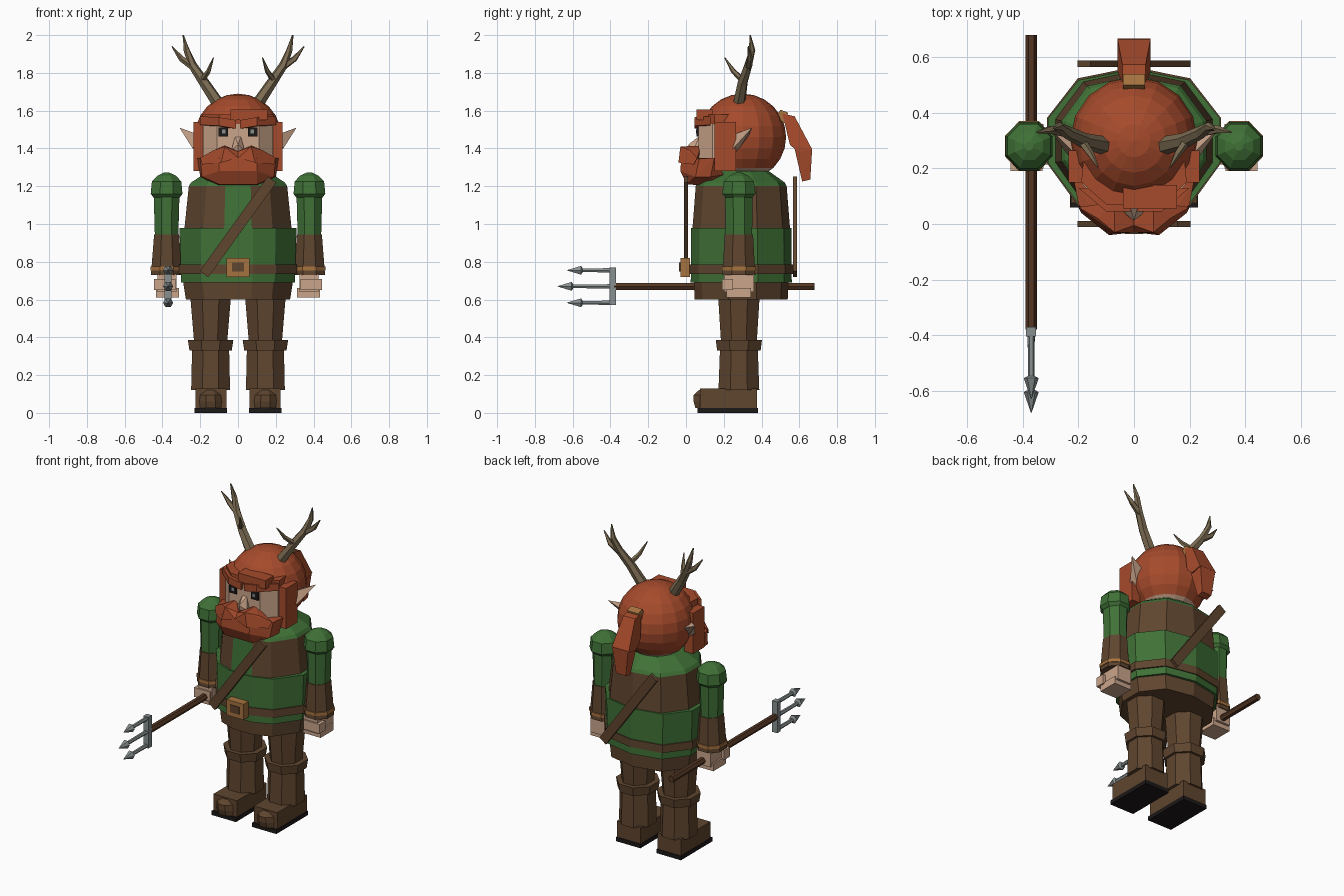
import bpy
import bmesh
from math import sin, cos, pi
from mathutils import Vector, Matrix

if "Cube" in bpy.data.objects:
    bpy.data.objects.remove(bpy.data.objects["Cube"], do_unlink=True)


def material(name, red, green, blue):
    mat = bpy.data.materials.new(name)
    mat.use_nodes = True
    colour = (red, green, blue, 1)
    mat.diffuse_color = colour
    mat.node_tree.nodes["Principled BSDF"].inputs["Base Color"].default_value = colour
    return mat


hair = material("red hair", .38, .07, .025)
cloth = material("green cloth", .05, .165, .037)
leather = material("brown leather", .115, .06, .028)
skin = material("skin", .6, .38, .26)
brass = material("brass", .38, .17, .05)
horn = material("antler horn", .2, .15, .085)
steel = material("steel", .25, .28, .28)
black = material("black", .012, .009, .009)
wood = material("dark wood", .09, .038, .018)


def finish(name, bm, *mats):
    bmesh.ops.recalc_face_normals(bm, faces=bm.faces)
    mesh = bpy.data.meshes.new(name)
    bm.to_mesh(mesh)
    bm.free()
    for mat in mats:
        mesh.materials.append(mat)
    obj = bpy.data.objects.new(name, mesh)
    bpy.context.collection.objects.link(obj)
    return obj


def hull(name, points, mat, side=1, symmetric=False):
    """Convex faceted solid around a few points."""
    bm = bmesh.new()
    for x, y, z in points:
        bm.verts.new((x * side, y, z))
        if symmetric and x:
            bm.verts.new((-x, y, z))
    result = bmesh.ops.convex_hull(bm, input=bm.verts)
    loose = [v for v in bm.verts if not v.link_faces]
    bmesh.ops.delete(bm, geom=loose, context="VERTS")
    bmesh.ops.dissolve_limit(bm, angle_limit=.02, verts=bm.verts, edges=bm.edges)
    return finish(name, bm, mat)


def box(name, xs, ys, zs, mat, side=1):
    return hull(name, [(x, y, z) for x in xs for y in ys for z in zs], mat, side)


def loft(name, rings, *mats, rule=None):
    """Skin over matching rings of points, capped at both ends."""
    bm = bmesh.new()
    rows = [[bm.verts.new(p) for p in ring] for ring in rings]
    count = len(rows[0])
    for low, high in zip(rows, rows[1:]):
        for i in range(count):
            j = (i + 1) % count
            bm.faces.new((low[i], low[j], high[j], high[i]))
    bm.faces.new(rows[0])
    bm.faces.new(rows[-1])
    if rule:
        for face in bm.faces:
            face.material_index = rule(face.calc_center_median())
    return finish(name, bm, *mats)


def column(name, centre, rings, mat, side=1, sides=8):
    """Upright faceted limb; each ring is height, half width, half depth."""
    grow = 1 / cos(pi / sides)
    angles = [2 * pi * (i + .5) / sides for i in range(sides)]
    cx, cy = centre
    return loft(name, [[(side * (cx + w * grow * cos(a)), cy + d * grow * sin(a), z)
                        for a in angles] for z, w, d in rings], mat)


def tube(name, path, radii, mat, sides=6, side=1):
    """Faceted tube along a path with a radius at each point."""
    path = [Vector((x * side, y, z)) for x, y, z in path]
    rings = []
    for i, (point, radius) in enumerate(zip(path, radii)):
        along = path[min(i + 1, len(path) - 1)] - path[max(i - 1, 0)]
        turn = along.to_track_quat("Z", "Y")
        rings.append([point + turn @ Vector((radius * cos(2 * pi * k / sides),
                      radius * sin(2 * pi * k / sides), 0)) for k in range(sides)])
    return loft(name, rings, mat)


# Torso: tunic, vest and collar share one outline
half = [(.08, -.265), (.2, -.22), (.31, -.07), (.31, .09), (.2, .23)]
outline = half + [(0, .27)] + [(-x, y) for x, y in reversed(half)]


def torso_ring(z, wide, deep):
    return [(x * wide, .29 + y * deep, z) for x, y in outline]


loft("tunic", [torso_ring(.69, .97, 1), torso_ring(.98, 1, .99)], cloth)
loft("vest", [torso_ring(.96, .92, .97), torso_ring(1.2, .84, .9)], cloth, leather,
     rule=lambda c: int(abs(c.x) > .05 or c.y > .3))
loft("collar", [torso_ring(1.2, .84, .9), torso_ring(1.22, .8, .86),
                torso_ring(1.28, .5, .55)], cloth)
loft("belt", [torso_ring(.735, 1.01, 1.02), torso_ring(.785, 1.01, 1.02)], leather)
loft("skirt", [torso_ring(.6, .89, .92), torso_ring(.7, .94, .94)], leather)

# Buckle and crossed straps
box("buckle", (-.06, .06), (-.03, .02), (.72, .82), brass)
box("buckle_centre", (-.032, .032), (-.036, -.03), (.748, .795), leather)
for name, y, side in (("front_strap", 0, 1), ("back_strap", .577, -1)):
    run = Vector((.36, 0, .5))
    across = Vector((-run.z, 0, run.x)).normalized() * .028
    ends = [Vector((-.18, y, .735)), Vector((.18, y, 1.235))]
    hull(name, [end + k * across + Vector((0, d, 0)) for end in ends
                for k in (-1, 1) for d in (-.011, .011)], leather, side)

for side, tag in ((1, "left"), (-1, "right")):
    # Legs and boots
    leg = (.145, .28)
    column(tag + "_thigh", leg, [(.38, .088, .095), (.62, .108, .11)], leather, side)
    column(tag + "_boot_cuff", leg, [(.33, .112, .115), (.385, .12, .122)], leather, side)
    column(tag + "_boot_shaft", leg, [(.12, .103, .108), (.34, .098, .1)], leather, side)
    box(tag + "_foot", (.06, .226), (.075, .375), (.02, .13), leather, side)
    column(tag + "_toe_cap", (.145, .1), [(.025, .06, .05), (.06, .06, .06),
           (.095, .055, .06), (.122, .03, .03)], leather, side)
    box(tag + "_sole", (.057, .23), (.06, .38), (0, .026), black, side)

    # Arms
    arm = (.378, .28)
    column(tag + "_shoulder", arm, [(1.14, .07, .07), (1.16, .084, .088),
           (1.225, .078, .08), (1.255, .05, .05), (1.272, .015, .015)], cloth, side)
    column(tag + "_upper_arm", arm, [(.93, .062, .07), (1.15, .068, .073)], cloth, side)
    column(tag + "_forearm", arm, [(.73, .083, .087), (.945, .066, .075)], leather, side)
    column(tag + "_wrist_band", arm, [(.755, .086, .09), (.775, .086, .09)], brass, side)
    box(tag + "_hand", (.325, .425), (.2, .36), (.64, .735), skin, side)
    box(tag + "_fingers", (.312, .435), (.215, .345), (.612, .66), skin, side)
    box(tag + "_thumb", (.33, .445), (.19, .25), (.65, .71), skin, side)

    # Antlers
    tube(tag + "_antler", [(.1, .28, 1.63), (.18, .3, 1.75), (.24, .33, 1.84),
         (.272, .35, 1.92), (.29, .34, 2)], (.034, .028, .023, .017, .004), horn, side=side)
    tube(tag + "_outer_tine", [(.235, .33, 1.83), (.3, .34, 1.875), (.35, .33, 1.94)],
         (.02, .016, .003), horn, 5, side)
    tube(tag + "_front_tine", [(.19, .3, 1.76), (.155, .25, 1.81), (.13, .205, 1.88)],
         (.017, .013, .003), horn, 5, side)

    # Ears, eyes, brows, sideburns and moustache
    hull(tag + "_ear", [(.2, .24, 1.47), (.2, .27, 1.38), (.2, .33, 1.46),
         (.24, .25, 1.4), (.25, .3, 1.47), (.31, .35, 1.51)], skin, side)
    box(tag + "_eye", (.052, .102), (.056, .066), (1.462, 1.512), black, side)
    box(tag + "_pupil", (.066, .084), (.053, .057), (1.48, 1.5), steel, side)
    hull(tag + "_brow", [(x, y, z + dz) for x, y, z in ((.01, .045, 1.505),
         (.1, .045, 1.52), (.2, .13, 1.525), (.02, .13, 1.505)) for dz in (0, .045)],
         hair, side)
    box(tag + "_sideburn", (.175, .236), (.15, .265), (1.28, 1.54), hair, side)
    hull(tag + "_moustache", [(0, -.005, 1.385), (0, -.03, 1.35), (.07, -.03, 1.41),
         (.07, .08, 1.415), (.13, .02, 1.39), (.2, .06, 1.35), (.19, .04, 1.315),
         (.09, -.04, 1.325), (0, .08, 1.35)], hair, side)

# Head
bm = bmesh.new()
bmesh.ops.create_uvsphere(bm, u_segments=16, v_segments=12, radius=.23,
                          matrix=Matrix.Translation((0, .3, 1.46)))
for face in bm.faces:
    face.material_index = int(face.calc_center_median().z < 1.32)
finish("head", bm, hair, skin)
hull("face", [(x, y, z) for x, y in ((.11, .066), (.185, .14), (.19, .25))
              for z in (1.33, 1.53)], skin, symmetric=True)
hull("nose", [(.035, .07, 1.385), (.035, .04, 1.39), (.015, .07, 1.465),
              (0, .012, 1.42), (0, .02, 1.385)], skin, symmetric=True)
hull("fringe", [(x, y, z) for x, y in ((.1, .07), (.19, .15), (.18, .25))
                for z in (1.53, 1.58)], hair, symmetric=True)
box("forelock", (-.04, .155), (.055, .14), (1.55, 1.605), hair)
hull("beard", [(.2, .07, 1.345), (.215, .15, 1.35), (.2, .13, 1.25), (.19, .05, 1.25),
               (.1, -.025, 1.35), (.1, -.03, 1.28), (.1, .005, 1.21), (.1, .15, 1.2),
               (.15, .2, 1.26)], hair, symmetric=True)

# Ponytail
hull("hair_tie", [(x, y, z) for x in (.04, -.04)
                  for y, z in ((.47, 1.56), (.5, 1.605), (.54, 1.59), (.53, 1.53))], brass)
hull("ponytail_upper", [(x * k, y, z) for k in (-1, 1) for x, y, z in (
     (.042, .51, 1.585), (.042, .575, 1.57), (.06, .668, 1.395),
     (.06, .595, 1.38), (.06, .55, 1.42))], hair)
hull("ponytail_lower", [(x * k, y, z) for k in (-1, 1) for x, y, z in (
     (.056, .57, 1.42), (.056, .668, 1.4), (.035, .658, 1.235), (.035, .615, 1.225))], hair)

# Trident
hand_x, grip = -.37, .67
tube("trident_shaft", [(hand_x, -.38, grip), (hand_x, .68, grip)], (.021, .021), wood)
box("trident_crossbar", (hand_x - .018, hand_x + .018), (-.405, -.37), (.57, .77), steel)
for name, z, tip in (("upper", .755, -.63), ("middle", grip, -.68), ("lower", .583, -.63)):
    base = tip + .075
    tube(name + "_prong", [(hand_x, -.39, z), (hand_x, base, z)], (.013, .011), steel)
    tube(name + "_prong_tip", [(hand_x, base + .008, z), (hand_x, base, z), (hand_x, tip, z)],
         (.012, .027, .001), steel)
